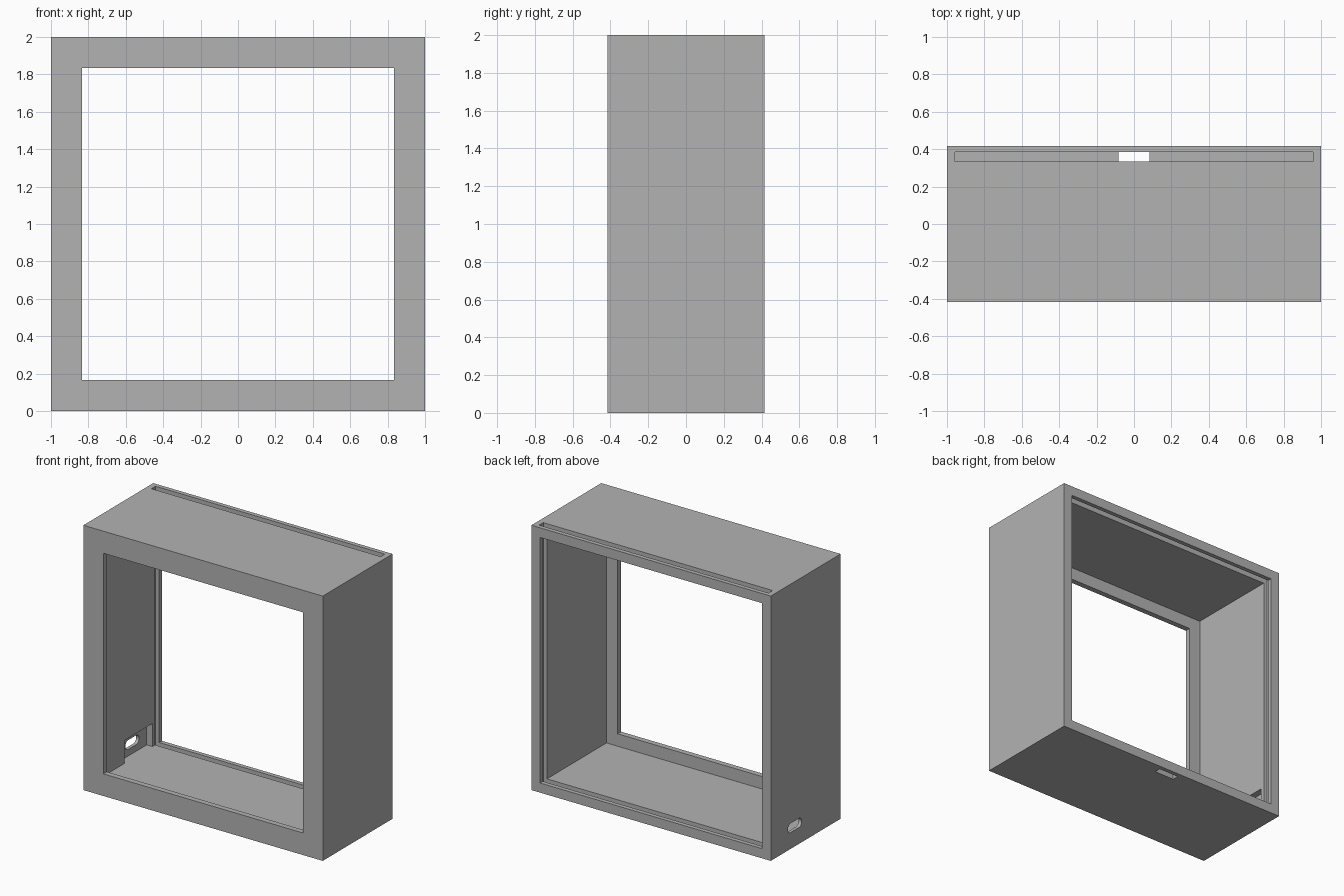
import bpy
import bmesh
from mathutils import Matrix, Vector

default = bpy.data.objects.get("Cube")
if default:
    bpy.data.objects.remove(default, do_unlink=True)

HALF_DEPTH = 0.4167
WALL = 0.073
INNER = 1 - WALL

grey = bpy.data.materials.new("matte_grey")
grey.use_nodes = True
colour = (0.45, 0.45, 0.45, 1)
grey.diffuse_color = colour
grey.node_tree.nodes["Principled BSDF"].inputs["Base Color"].default_value = colour


def finish(name, bm):
    mesh = bpy.data.meshes.new(name)
    bm.to_mesh(mesh)
    bm.free()
    mesh.materials.append(grey)
    obj = bpy.data.objects.new(name, mesh)
    bpy.context.scene.collection.objects.link(obj)
    return obj


def box(name, low, high):
    low, high = Vector(low), Vector(high)
    bm = bmesh.new()
    place = Matrix.Translation((low + high) / 2) @ Matrix.Diagonal((*(high - low), 1))
    bmesh.ops.create_cube(bm, size=1, matrix=place)
    return finish(name, bm)


def rounded_port(name, centre, length, radius, depth):
    # Rounded slot running through the side wall
    obj = box(name, (-depth / 2, -length / 2, -radius), (depth / 2, length / 2, radius))
    bm = bmesh.new()
    bm.from_mesh(obj.data)
    edges = [e for e in bm.edges if abs(e.verts[0].co.x - e.verts[1].co.x) > depth / 2]
    bmesh.ops.bevel(bm, geom=edges, offset=radius * 0.98, segments=8,
                    profile=0.5, affect='EDGES')
    bmesh.ops.translate(bm, verts=bm.verts, vec=centre)
    bm.to_mesh(obj.data)
    bm.free()
    return obj


# Outer case, hollowed by the cutters below
case = box("frame_case", (-1, -HALF_DEPTH, 0), (1, HALF_DEPTH, 2))

cutters = [
    # Main cavity, open at the back
    box("cavity_cutter", (-INNER, -0.375, WALL), (INNER, 0.6, 2 - WALL)),
    # Front window
    box("window_cutter", (-0.833, -0.6, 0.167), (0.833, 0, 1.833)),
    # Panel slot, open at the top and grooved into the sides and floor
    box("panel_slot_cutter", (-0.958, 0.335, 0.042), (0.958, 0.384, 2.2)),
    # Push-out hole under the panel slot
    box("push_hole_cutter", (-0.083, 0.335, -0.2), (0.083, 0.384, 0.2)),
    # Thinned wall pocket behind the side port
    box("port_pocket_cutter", (-0.975, -0.03, WALL), (-0.8, 0.303, 0.247)),
    # Side port
    rounded_port("side_port_cutter", (-1, 0.13, 0.158), 0.165, 0.035, 0.2),
]

bpy.context.view_layer.objects.active = case
case.select_set(True)
for cutter in cutters:
    cut = case.modifiers.new(cutter.name, 'BOOLEAN')
    cut.operation = 'DIFFERENCE'
    cut.solver = 'EXACT'
    cut.object = cutter
    bpy.ops.object.modifier_apply(modifier=cut.name)
for cutter in cutters:
    bpy.data.objects.remove(cutter, do_unlink=True)

bpy.ops.object.shade_smooth_by_angle()
